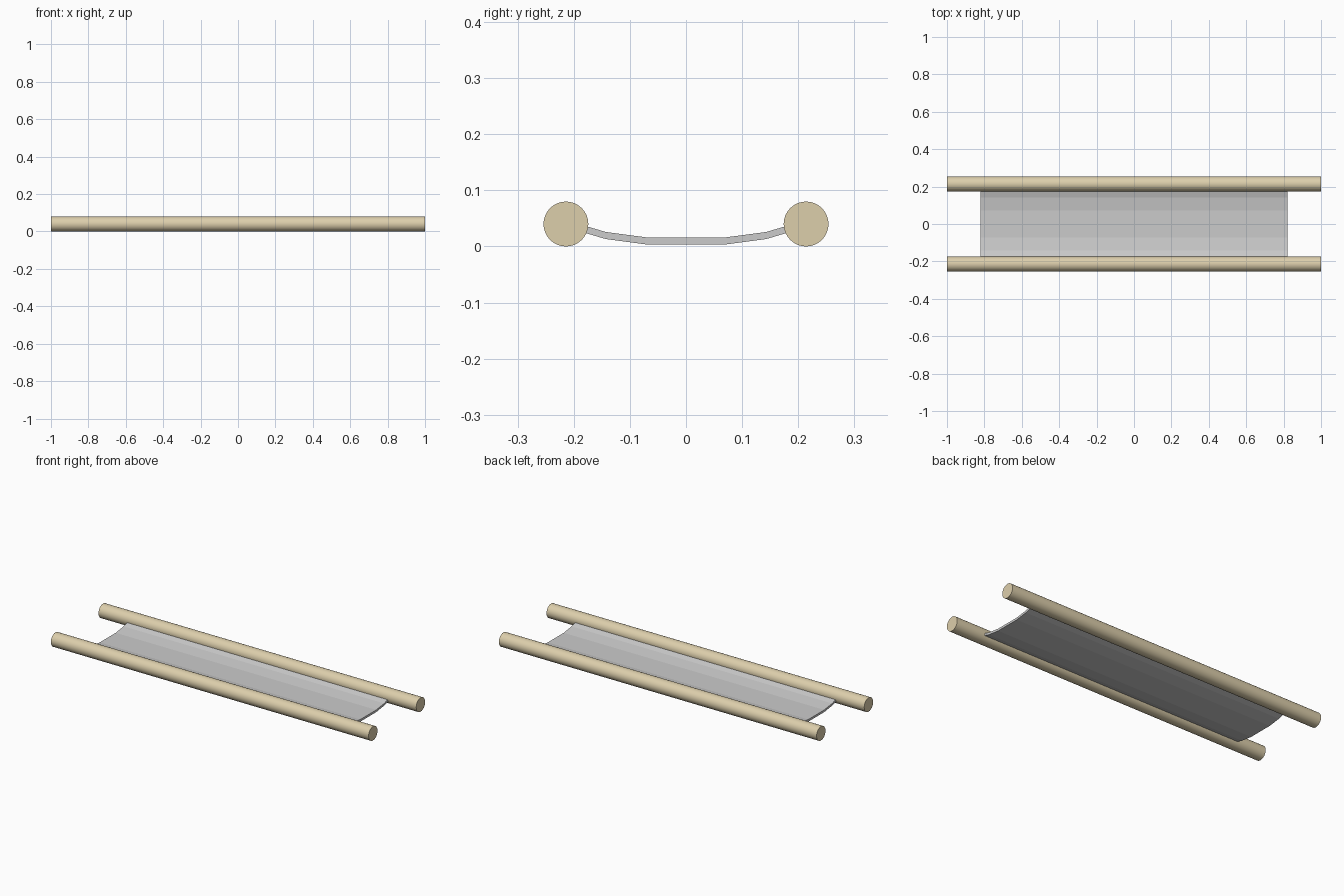
import bpy, bmesh, math

if "Cube" in bpy.data.objects:
    bpy.data.objects.remove(bpy.data.objects["Cube"])

wood = bpy.data.materials.new("wood")
wood.diffuse_color = (0.72, 0.62, 0.41, 1)
wood.use_nodes = True
wood.node_tree.nodes["Principled BSDF"].inputs["Base Color"].default_value = wood.diffuse_color

POLE_Y, POLE_R = 0.214, 0.04


def add_pole(name, y):
    bpy.ops.mesh.primitive_cylinder_add(vertices=32, radius=POLE_R, depth=2,
                                        location=(0, y, POLE_R),
                                        rotation=(0, math.pi / 2, 0))
    pole = bpy.context.object
    pole.name = name
    pole.data.materials.append(wood)
    bpy.ops.object.shade_smooth_by_angle(angle=math.radians(35))


# Carrying poles
add_pole("front_pole", -POLE_Y)
add_pole("back_pole", POLE_Y)

# Sagging cloth: one half of the cross-section mirrored, then extruded along x
half = [(0.0715, 0.010), (0.143, 0.0195), (POLE_Y, 0.0405)]
line = [(-y, z) for y, z in reversed(half)] + half
t = 0.0063
section = [(y, z - t) for y, z in line] + [(y, z + t) for y, z in reversed(line)]

bm = bmesh.new()
face = bm.faces.new([bm.verts.new((-0.82, y, z)) for y, z in section])
ext = bmesh.ops.extrude_face_region(bm, geom=[face], use_keep_orig=True)
moved = [v for v in ext["geom"] if isinstance(v, bmesh.types.BMVert)]
bmesh.ops.translate(bm, verts=moved, vec=(1.64, 0, 0))
bmesh.ops.recalc_face_normals(bm, faces=bm.faces)
mesh = bpy.data.meshes.new("cloth_bed")
bm.to_mesh(mesh)
bm.free()
bpy.context.collection.objects.link(bpy.data.objects.new("cloth_bed", mesh))
